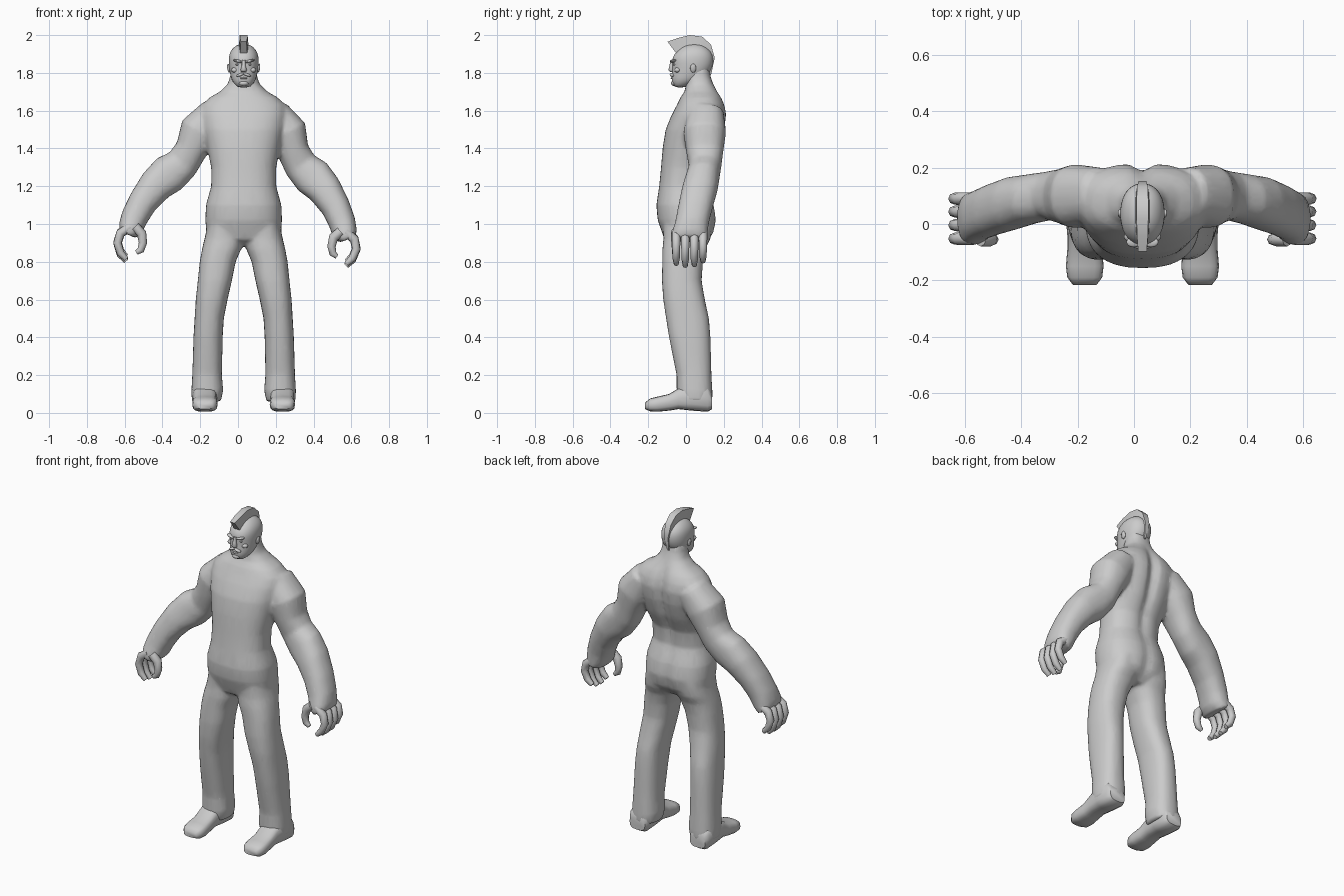
import bpy, bmesh, math
from mathutils import Vector, Matrix

if "Cube" in bpy.data.objects:
    bpy.data.objects.remove(bpy.data.objects["Cube"])

CX = 0.03  # body centre line
grey = bpy.data.materials.new("plain_grey")
grey.diffuse_color = (0.6, 0.6, 0.6, 1)
grey.use_nodes = True
grey.node_tree.nodes["Principled BSDF"].inputs["Base Color"].default_value = grey.diffuse_color


def ring(c, u, v, n=24, p=2.4):
    """Superellipse ring around c with half axes u and v."""
    pts = []
    for i in range(n):
        a = 2 * math.pi * i / n
        ca, sa = math.cos(a), math.sin(a)
        pts.append(Vector(c) + Vector(u) * math.copysign(abs(ca) ** (2 / p), ca)
                   + Vector(v) * math.copysign(abs(sa) ** (2 / p), sa))
    return pts


def loft(bm, rings):
    vs = [[bm.verts.new(q) for q in r] for r in rings]
    n = len(vs[0])
    faces = [bm.faces.new(vs[0]), bm.faces.new(vs[-1])]
    for a, b in zip(vs, vs[1:]):
        for i in range(n):
            j = (i + 1) % n
            faces.append(bm.faces.new((a[i], a[j], b[j], b[i])))
    bmesh.ops.recalc_face_normals(bm, faces=faces)


def ball(bm, c, r, rot=0.0):
    m = Matrix.Translation(c) @ Matrix.Rotation(rot, 4, 'Y') @ Matrix.Diagonal((*r, 1))
    bmesh.ops.create_uvsphere(bm, u_segments=12, v_segments=8, radius=1, matrix=m)


def finish(bm, name, angle=50, subsurf=0):
    me = bpy.data.meshes.new(name)
    bm.to_mesh(me)
    bm.free()
    ob = bpy.data.objects.new(name, me)
    bpy.context.collection.objects.link(ob)
    me.materials.append(grey)
    bpy.ops.object.select_all(action='DESELECT')
    ob.select_set(True)
    bpy.context.view_layer.objects.active = ob
    bpy.ops.object.shade_smooth_by_angle(angle=math.radians(angle))
    if subsurf:
        ob.modifiers.new("subsurf", 'SUBSURF').levels = subsurf
        ob.modifiers["subsurf"].render_levels = subsurf
    return ob


def pose(off, y, z, s):
    """Place an arm point; the +x arm hangs a little closer to the body."""
    if s > 0:
        a, k, px, pz = math.radians(5.5), 0.98, 0.165, 1.53
        dx, dz = off - px, z - pz
        off = px + k * (dx * math.cos(a) + dz * math.sin(a))
        z = pz + k * (dz * math.cos(a) - dx * math.sin(a))
    return Vector((CX + s * off, y, z))


body = bmesh.new()

# torso and neck: z, half width, front y, back y, spine groove depth
TORSO = [(.885, .09, -.06, .08, 0), (.92, .17, -.115, .125, .012), (.95, .198, -.125, .147, .015),
         (1.02, .203, -.15, .162, .012), (1.10, .2, -.157, .15, .008), (1.2, .172, -.142, .115, .012),
         (1.3, .172, -.132, .125, .018), (1.4, .193, -.124, .175, .025), (1.5, .215, -.108, .207, .03),
         (1.58, .228, -.075, .217, .03), (1.63, .22, -.048, .207, .025), (1.67, .18, -.03, .19, .02),
         (1.70, .127, -.008, .17, .01), (1.74, .085, 0, .145, 0), (1.78, .072, 0, .13, 0),
         (1.84, .065, .01, .12, 0)]
rings = []
for z, hw, yf, yb, g in TORSO:
    r = ring((CX, (yf + yb) / 2, z), (hw, 0, 0), (0, (yb - yf) / 2, 0), 40)
    for q in r:
        if q.y > (yf + yb) / 2:
            q.y -= g * math.exp(-((q.x - CX) / .03) ** 2)
    rings.append(r)
loft(body, rings)

# legs: z, inner x, outer x, front y, back y
LEG = [(1.0, .02, .19, -.12, .14), (.92, .0, .208, -.12, .13), (.87, .012, .22, -.125, .103),
       (.8, .042, .233, -.126, .09), (.7, .062, .243, -.128, .083), (.6, .085, .254, -.121, .1),
       (.5, .105, .26, -.106, .122), (.4, .111, .266, -.09, .13), (.2, .115, .272, -.05, .135),
       (.12, .108, .277, -.05, .14), (.06, .12, .275, -.04, .14)]
# arms: x, z, half thickness, front y, back y
ARM = [(.15, 1.59, .085, .01, .2), (.235, 1.49, .108, -.015, .212), (.278, 1.393, .085, .0, .198),
       (.325, 1.32, .09, .015, .188), (.395, 1.265, .105, .0, .178), (.465, 1.205, .092, -.022, .168),
       (.535, 1.115, .078, -.042, .142), (.578, 1.035, .072, -.058, .122),
       (.598, .98, .066, -.075, .115), (.615, .945, .048, -.075, .112)]
for s in (-1, 1):
    loft(body, [ring((CX + s * (a + b) / 2, (f + k) / 2, z), ((b - a) / 2, 0, 0), (0, (k - f) / 2, 0))
                for z, a, b, f, k in LEG])
    pts = [pose(a[0], (a[3] + a[4]) / 2, a[1], s) for a in ARM]
    rings = []
    for i, a in enumerate(ARM):
        t = (pts[min(i + 1, len(pts) - 1)] - pts[max(i - 1, 0)])
        t.y = 0
        n = Vector((t.z, 0, -t.x)).normalized() * a[2]
        rings.append(ring(pts[i], n, (0, (a[4] - a[3]) / 2, 0), 20, 2.3))
    loft(body, rings)

# fuse torso, legs and arms into one skin
ob = finish(body, "body", 180)
m = ob.modifiers.new("fuse", 'REMESH')
m.mode, m.voxel_size, m.use_smooth_shade = 'VOXEL', 0.011, True
m = ob.modifiers.new("soften", 'SMOOTH')
m.factor, m.iterations = 0.5, 5
m = ob.modifiers.new("reduce", 'DECIMATE')
m.ratio = 0.25

# hands: four curled fingers and a thumb
FINGER = [(.6, .985, .024), (.652, .95, .024), (.668, .895, .022), (.652, .838, .02), (.622, .803, .014)]
THUMB = [(.575, .985, .026), (.54, .95, .026), (.533, .9, .022), (.545, .862, .019), (.568, .848, .012)]
for s, side in ((-1, "left"), (1, "right")):
    bm = bmesh.new()
    for path, y, k in ((FINGER, -.052, .94), (FINGER, -.004, 1.0), (FINGER, .044, .98),
                       (FINGER, .09, .86), (THUMB, -.055, 1)):
        ps = [pose(x, y, .98 + (z - .98) * k, s) for x, z, _ in path]
        rings = []
        for i, p in enumerate(ps):
            t = ps[min(i + 1, 4)] - ps[max(i - 1, 0)]
            n = Vector((t.z, 0, -t.x)).normalized() * path[i][2]
            rings.append(ring(p, n, (0, path[i][2] * .95, 0), 8, 2))
        loft(bm, rings)
    finish(bm, side + "_hand")

# boots: y, half width, sole z, top z
BOOT = [(.138, .052, .02, .1), (.115, .066, .006, .14), (.03, .068, .012, .16), (-.04, .062, .02, .13),
        (-.09, .062, .012, .1), (-.15, .067, .006, .086), (-.19, .062, .008, .076), (-.216, .042, .02, .055)]
for s, side in ((-1, "left"), (1, "right")):
    bm = bmesh.new()
    loft(bm, [ring((CX + s * .205, y, (b + t) / 2), (w, 0, 0), (0, 0, (t - b) / 2), 16, 3)
              for y, w, b, t in BOOT])
    finish(bm, side + "_boot", 55)

# head: z, half width, front y, back y
HEAD = [(1.722, .026, -.055, -.01), (1.735, .045, -.068, .02), (1.76, .064, -.078, .08),
        (1.79, .072, -.077, .118), (1.83, .079, -.071, .142), (1.87, .081, -.078, .148),
        (1.9, .077, -.062, .142), (1.925, .064, -.04, .125), (1.945, .042, -.01, .095), (1.952, .02, .02, .07)]
bm = bmesh.new()
loft(bm, [ring((CX, (f + b) / 2, z), (w, 0, 0), (0, (b - f) / 2, 0), 20, 2.2) for z, w, f, b in HEAD])
finish(bm, "head", 80, 1)

# face: brow, nose, moustache, lip, chin, cheeks, eyes
bm = bmesh.new()
loft(bm, [ring((CX, y, z), (w, 0, 0), (0, d, 0), 8, 2)
          for z, w, y, d in ((1.868, .009, -.07, .013), (1.835, .011, -.074, .014),
                             (1.815, .017, -.078, .016), (1.806, .013, -.074, .012))])
ball(bm, (CX, -.062, 1.745), (.026, .017, .014))
ball(bm, (CX, -.07, 1.772), (.022, .011, .006))
for s in (-1, 1):
    ball(bm, (CX + s * .03, -.064, 1.862), (.028, .019, .008), s * -.25)
    ball(bm, (CX + s * .018, -.072, 1.79), (.022, .015, .008), s * .35)
    ball(bm, (CX + s * .031, -.058, 1.844), (.012, .011, .006))
    ball(bm, (CX + s * .046, -.045, 1.815), (.02, .017, .014))
finish(bm, "face_features", 70)

# ears
for s, side in ((-1, "left"), (1, "right")):
    bm = bmesh.new()
    ball(bm, (CX + s * .079, .038, 1.825), (.008, .016, .024), s * .15)
    finish(bm, side + "_ear", 70)

# crest of hair: base y, base z, tip y, tip z, half width
CREST = [(-.045, 1.895, -.098, 1.965, .019), (-.02, 1.92, -.045, 1.984, .024), (.03, 1.94, .02, 2.0, .026),
         (.075, 1.94, .085, 1.992, .026), (.105, 1.915, .132, 1.95, .024), (.12, 1.86, .152, 1.88, .018),
         (.1, 1.78, .133, 1.79, .006)]
bm = bmesh.new()
loft(bm, [[Vector((CX - w, by, bz)), Vector((CX - w * .8, ty, tz)),
           Vector((CX + w * .8, ty, tz)), Vector((CX + w, by, bz))] for by, bz, ty, tz, w in CREST])
finish(bm, "hair_crest", 40)
